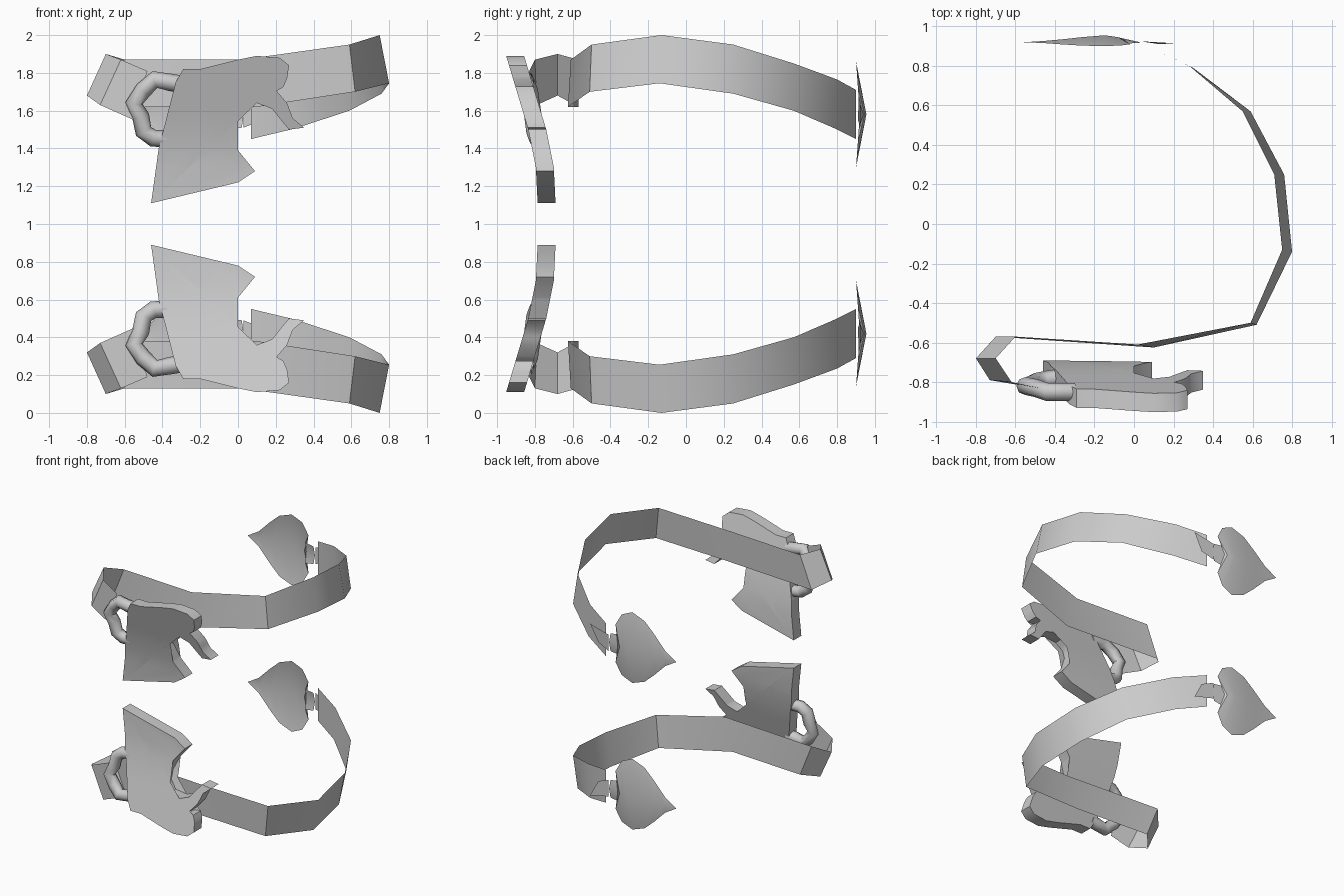
import bpy, bmesh, math
from mathutils import Vector

if "Cube" in bpy.data.objects:
    bpy.data.objects.remove(bpy.data.objects["Cube"])

grey = bpy.data.materials.new("plain grey")
grey.diffuse_color = (0.6, 0.6, 0.6, 1)
grey.use_nodes = True
grey.node_tree.nodes["Principled BSDF"].inputs["Base Color"].default_value = grey.diffuse_color


def lerp(table, z):
    """Piecewise linear lookup."""
    for (a, va), (b, vb) in zip(table, table[1:]):
        if z <= b:
            return va + (vb - va) * (z - a) / (b - a)
    return table[-1][1]


def finish(name, bm, angle, normals=True):
    """Make the upper part and mirror it across z = 1."""
    if normals:
        bmesh.ops.recalc_face_normals(bm, faces=bm.faces[:])
    bmesh.ops.translate(bm, verts=bm.verts[:], vec=(0, 0, -1))
    me = bpy.data.meshes.new(name)
    bm.to_mesh(me)
    bm.free()
    me.materials.append(grey)
    me.shade_smooth()
    me.set_sharp_from_angle(angle=math.radians(angle))
    ob = bpy.data.objects.new(name, me)
    ob.location.z = 1
    bpy.context.collection.objects.link(ob)
    mod = ob.modifiers.new("mirror", 'MIRROR')
    mod.use_axis = (False, False, True)
    mod.use_mirror_merge = False
    return ob


# Strap: pairs of top and bottom edge points along its loop
strap = [((0.07, 0.90, 1.71), (0.07, 0.90, 1.45)),
         ((0.28, 0.80, 1.765), (0.30, 0.79, 1.505)),
         ((0.55, 0.57, 1.85), (0.59, 0.57, 1.60)),
         ((0.71, 0.25, 1.95), (0.76, 0.25, 1.69)),
         ((0.75, -0.13, 2.0), (0.80, -0.14, 1.745)),
         ((0.59, -0.50, 1.95), (0.62, -0.51, 1.70)),
         ((0.02, -0.61, 1.87), (0.10, -0.625, 1.62)),
         ((-0.60, -0.57, 1.87), (-0.70, -0.57, 1.62)),
         ((-0.70, -0.68, 1.90), (-0.80, -0.68, 1.68)),
         ((-0.62, -0.80, 1.87), (-0.73, -0.79, 1.63)),
         ((-0.48, -0.83, 1.81), (-0.55, -0.82, 1.55))]
bm = bmesh.new()
rows = [[bm.verts.new(p) for p in pair] for pair in strap]
for a, b in zip(rows, rows[1:]):
    bm.faces.new((a[0], b[0], b[1], a[1]))
finish("strap", bm, 40)

# Heart-shaped leaf with a raised middle at the end of the strap
half = [(-0.56, 0.0), (-0.46, 0.06), (-0.36, 0.16), (-0.27, 0.24), (-0.16, 0.28),
        (-0.07, 0.24), (-0.02, 0.15), (-0.05, 0.08), (0.02, 0.07)]
bm = bmesh.new()
ridge = [(-0.56, 0.92), (-0.46, 0.926), (-0.36, 0.935), (-0.27, 0.945), (-0.15, 0.955),
         (-0.11, 0.95), (-0.08, 0.945), (-0.06, 0.94), (0.03, 0.92)]
for s in (1, -1):
    prev = None
    for (x, dz), (rx, ry) in zip(half, ridge):
        pair = (bm.verts.new((rx, ry, 1.58)), bm.verts.new((x, 0.92 - 0.07 * dz, 1.58 + s * dz)))
        if prev:
            bm.faces.new((prev[0], pair[0], pair[1], prev[1]))
        prev = pair
# Stem patch lying on the outside of the strap
bm.faces.new([bm.verts.new(p) for p in [(0.03, 0.925, 1.64), (0.20, 0.915, 1.68),
                                        (0.13, 0.91, 1.55), (0.03, 0.925, 1.51)]])
bmesh.ops.remove_doubles(bm, verts=bm.verts[:], dist=0.002)
finish("leaf", bm, 40)

# Curved ornamental plate: outline cut into bands, bent forward towards the top
outline = [(-0.46, 1.11), (0, 1.22), (0.09, 1.28), (0.0, 1.39), (-0.05, 1.50), (-0.05, 1.57),
           (0.0, 1.63), (0.10, 1.64), (0.18, 1.61), (0.22, 1.56), (0.27, 1.50), (0.35, 1.51),
           (0.29, 1.56), (0.26, 1.64), (0.20, 1.71), (0.13, 1.76), (0.19, 1.73), (0.24, 1.725),
           (0.26, 1.77), (0.27, 1.84), (0.22, 1.88), (0.10, 1.89), (0.0, 1.87), (-0.2, 1.82),
           (-0.29, 1.82), (-0.33, 1.75), (-0.42, 1.40)]
bend = [(1.1, -0.785), (1.3, -0.795), (1.5, -0.835), (1.75, -0.91), (1.9, -0.955)]
bm = bmesh.new()
face = bm.faces.new([bm.verts.new((x, 0, z)) for x, z in outline])
bmesh.ops.triangulate(bm, faces=[face])
for z in (1.3, 1.4, 1.5, 1.6, 1.7, 1.78):
    bmesh.ops.bisect_plane(bm, geom=bm.verts[:] + bm.edges[:] + bm.faces[:],
                           plane_co=(0, 0, z), plane_no=(0, 0, 1))
for v in bm.verts:
    v.co.y = lerp(bend, v.co.z)
ext = bmesh.ops.extrude_face_region(bm, geom=bm.faces[:], use_keep_orig=True)
bmesh.ops.translate(bm, verts=[g for g in ext["geom"] if isinstance(g, bmesh.types.BMVert)],
                    vec=(0, 0.095, 0))
finish("ornament_plate", bm, 40)

# Side loop that holds the strap: a round tube swept along a path
path = [Vector(p) for p in [(-0.30, -0.85, 1.74), (-0.36, -0.85, 1.75), (-0.44, -0.85, 1.765),
                            (-0.50, -0.83, 1.71), (-0.55, -0.82, 1.64), (-0.515, -0.81, 1.57),
                            (-0.50, -0.80, 1.49), (-0.45, -0.79, 1.455), (-0.38, -0.78, 1.45)]]
bm = bmesh.new()
rings = []
for i, p in enumerate(path):
    t = (path[min(i + 1, len(path) - 1)] - path[max(i - 1, 0)]).normalized()
    side = t.cross(Vector((0, 1, 0))).normalized()
    up = side.cross(t)
    rings.append([bm.verts.new(p + 0.046 * (side * math.cos(k * math.pi / 4) + up * math.sin(k * math.pi / 4)))
                  for k in range(8)])
for a, b in zip(rings, rings[1:]):
    for k in range(8):
        bm.faces.new((a[k], a[(k + 1) % 8], b[(k + 1) % 8], b[k]))
bm.faces.new(rings[0])
bm.faces.new(rings[-1])
finish("side_loop", bm, 60)
